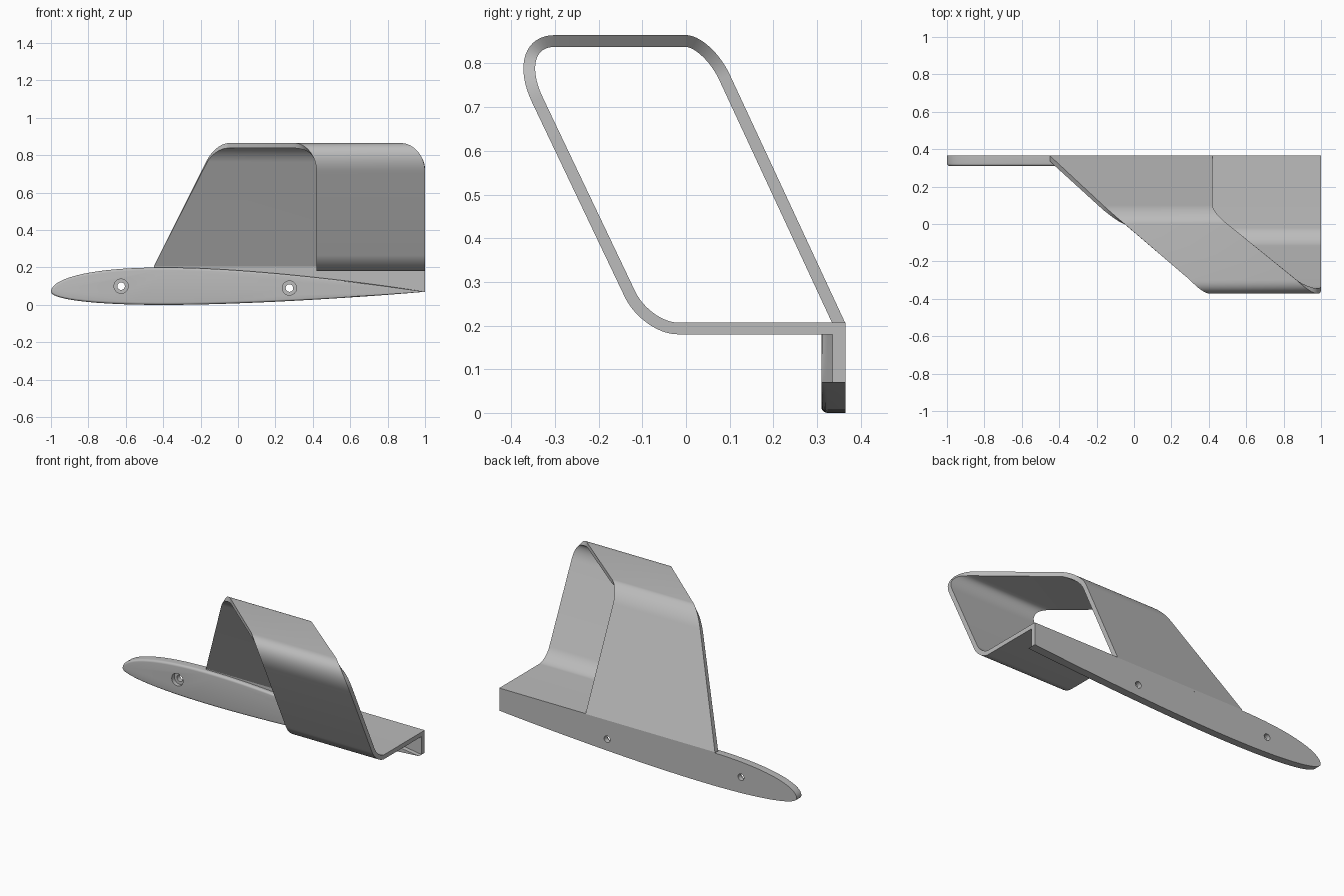
import bpy, bmesh, math
from mathutils import Vector

cube = bpy.data.objects.get("Cube")
if cube:
    bpy.data.objects.remove(cube, do_unlink=True)

BACK, FRONT, WALL = 0.365, 0.31, 0.027

grey = bpy.data.materials.new("plain_grey")
grey.use_nodes = True
grey.diffuse_color = (0.5, 0.5, 0.5, 1)
grey.node_tree.nodes["Principled BSDF"].inputs["Base Color"].default_value = grey.diffuse_color


def make_object(name, bm):
    bmesh.ops.recalc_face_normals(bm, faces=bm.faces)
    mesh = bpy.data.meshes.new(name)
    bm.to_mesh(mesh)
    bm.free()
    mesh.materials.append(grey)
    obj = bpy.data.objects.new(name, mesh)
    bpy.context.collection.objects.link(obj)
    return obj


def loft(name, rings):
    """Skin a row of closed rings and cap both ends."""
    bm = bmesh.new()
    rows = [[bm.verts.new(p) for p in ring] for ring in rings]
    for a, b in zip(rows, rows[1:]):
        for i in range(len(a)):
            j = (i + 1) % len(a)
            bm.faces.new((a[i], a[j], b[j], b[i]))
    bm.faces.new(rows[0])
    bm.faces.new(rows[-1])
    return make_object(name, bm)


def select_only(obj):
    bpy.ops.object.select_all(action='DESELECT')
    obj.select_set(True)
    bpy.context.view_layer.objects.active = obj


# Wing section: x runs from the nose at -1 to the tail at 1
def half_thickness(s):
    return (0.2969 * math.sqrt(s) - 0.126 * s - 0.3516 * s**2
            + 0.2843 * s**3 - 0.1036 * s**4)


def upper(s):
    return 0.07 + 1.3 * half_thickness(s)


def lower(s):
    return 0.07 - 0.7 * half_thickness(s)


N = 48
steps = [(1 - math.cos(math.pi * i / N)) / 2 for i in range(N + 1)]


def section_ring(y, inset):
    points = [(s, upper(s)) for s in reversed(steps)]
    points += [(s, lower(s)) for s in steps[1:-1]]
    ring = []
    for s, z in points:
        mid = (upper(s) + lower(s)) / 2
        ring.append((1 - (2 - inset) * (1 - s), y, mid + (z - mid) * (1 - inset * 10)))
    return ring


# Wing-shaped foot with a rounded front rim
R = 0.014
rings = [section_ring(BACK, 0)]
for k in range(6):
    a = math.pi / 2 * k / 5
    rings.append(section_ring(FRONT + R * (1 - math.sin(a)), R * (1 - math.cos(a))))
foot = loft("wing_foot", rings)


# Counterbored screw holes
def cut_hole(x, z, radius, y0, y1):
    def circle(y):
        return [(x + radius * math.cos(math.tau * i / 32), y,
                 z + radius * math.sin(math.tau * i / 32)) for i in range(32)]
    cutter = loft("hole_cutter", [circle(y0), circle(y1)])
    cutter.hide_render = True
    select_only(foot)
    mod = foot.modifiers.new("hole", 'BOOLEAN')
    mod.operation = 'DIFFERENCE'
    mod.solver = 'EXACT'
    mod.object = cutter
    bpy.ops.object.modifier_apply(modifier=mod.name)
    bpy.data.objects.remove(cutter, do_unlink=True)


for hx, hz in ((-0.625, 0.1), (0.275, 0.09)):
    cut_hole(hx, hz, 0.02, 0.2, 0.5)
    cut_hole(hx, hz, 0.038, 0.2, 0.335)

# Back web filling the gap between the foot and the floor level
outline = [(-0.45 + 1.45 * i / 30) for i in range(31)]
web_profile = [(x, upper((x + 1) / 2)) for x in outline]
web_profile += [(1, 0.205), (-0.45, 0.205)]
web = loft("back_web", [[(x, y, z) for x, z in web_profile] for y in (BACK, BACK - 0.03)])


# Swept band: profile points as (left edge x, right edge x, y, z)
def bend(start, corner, end, count=16, pull=0.55):
    p0, c, p3 = Vector(start), Vector(corner), Vector(end)
    p1, p2 = p0.lerp(c, pull), p3.lerp(c, pull)
    out = []
    for i in range(count + 1):
        t = i / count
        out.append(p0 * (1 - t)**3 + p1 * 3 * t * (1 - t)**2
                   + p2 * 3 * t * t * (1 - t) + p3 * t**3)
    return out


path = [Vector((-0.45, 0.42, 0.365, 0.205))]
path += bend((-0.165, 0.42, 0.1, 0.775), (-0.12, 0.42, 0.058, 0.865), (-0.05, 0.5, 0, 0.865))
path += bend((0.3, 0.87, -0.3, 0.865), (0.42, 1, -0.427, 0.865), (0.42, 1, -0.352, 0.71))
path += bend((0.42, 1, -0.14, 0.265), (0.42, 1, -0.099, 0.18), (0.42, 1, -0.02, 0.18))
path.append(Vector((0.42, 1, BACK, 0.18)))

band_rings = []
for i, p in enumerate(path):
    before, after = path[max(i - 1, 0)], path[min(i + 1, len(path) - 1)]
    d_in = Vector(((p - before)[2], (p - before)[3]))
    d_out = Vector(((after - p)[2], (after - p)[3]))
    d = (d_in.normalized() + d_out.normalized()).normalized()
    iy, iz = p[2] - d.y * WALL, p[3] + d.x * WALL
    if i == 0:
        iy, iz = p[2] - 0.03, p[3]
    band_rings.append([(p[0], p[2], p[3]), (p[1], p[2], p[3]), (p[1], iy, iz), (p[0], iy, iz)])
band = loft("swept_band", band_rings)

# Smooth curved faces, keep hard edges
for obj in (foot, web, band):
    select_only(obj)
    bpy.ops.object.shade_smooth_by_angle(angle=math.radians(30))
